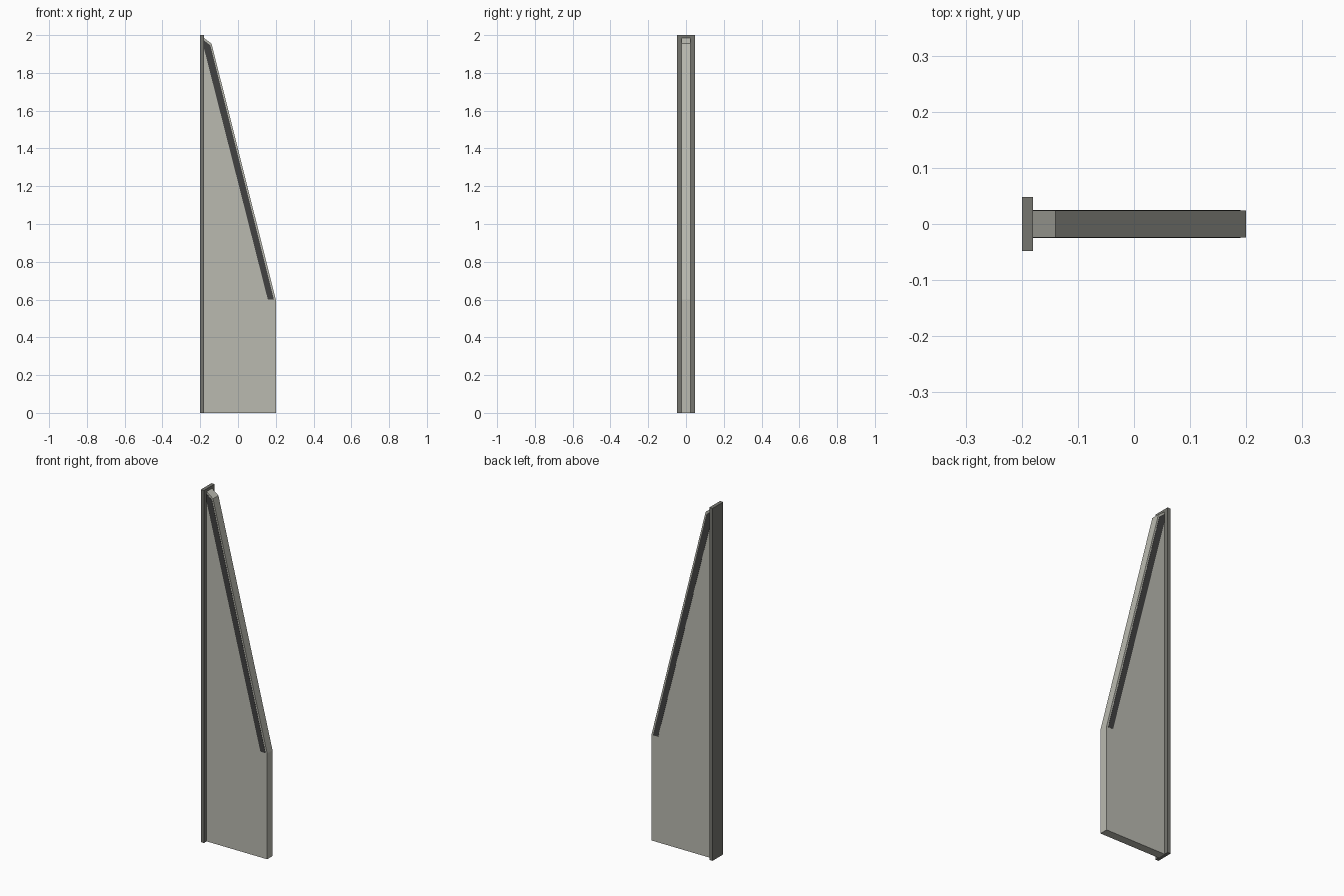
import bpy
import bmesh

cube = bpy.data.objects.get("Cube")
if cube:
    bpy.data.objects.remove(cube, do_unlink=True)


def material(name, rgb):
    mat = bpy.data.materials.new(name)
    mat.use_nodes = True
    mat.diffuse_color = (*rgb, 1)
    mat.node_tree.nodes["Principled BSDF"].inputs["Base Color"].default_value = (*rgb, 1)
    return mat


def extruded_profile(name, profile, y_front, y_back, mat):
    """Extrude an x-z outline from y_front to y_back."""
    bm = bmesh.new()
    face = bm.faces.new([bm.verts.new((x, y_front, z)) for x, z in profile])
    result = bmesh.ops.extrude_face_region(bm, geom=[face])
    moved = [v for v in result["geom"] if isinstance(v, bmesh.types.BMVert)]
    bmesh.ops.translate(bm, verts=moved, vec=(0, y_back - y_front, 0))
    bmesh.ops.recalc_face_normals(bm, faces=bm.faces)
    mesh = bpy.data.meshes.new(name)
    bm.to_mesh(mesh)
    bm.free()
    mesh.materials.append(mat)
    obj = bpy.data.objects.new(name, mesh)
    bpy.context.collection.objects.link(obj)
    return obj


light_grey = material("light warm grey", (0.49, 0.49, 0.435))
mid_grey = material("mid warm grey", (0.18, 0.18, 0.16))
charcoal = material("charcoal", (0.052, 0.052, 0.052))

HALF_PANEL = 0.024
HALF_FLANGE = 0.048
TRIM = 0.001

# Tapered panel with a clipped tip
extruded_profile(
    "tapered_panel",
    [(-0.18, 0), (0.2, 0), (0.2, 0.6), (-0.14, 1.955), (-0.18, 1.985)],
    -HALF_PANEL, HALF_PANEL, light_grey)

# Upright mounting flange along the long edge
extruded_profile(
    "mounting_flange",
    [(-0.2, 0), (-0.18, 0), (-0.18, 2), (-0.2, 2)],
    -HALF_FLANGE, HALF_FLANGE, mid_grey)

# Thin dark trim following the slope on both faces
trim_outline = [(0.158, 0.6), (0.19, 0.6), (-0.146, 1.945), (-0.18, 1.972), (-0.18, 1.93)]
for side, name in ((-1, "front_trim"), (1, "back_trim")):
    extruded_profile(name, trim_outline, side * HALF_PANEL,
                     side * (HALF_PANEL + TRIM), charcoal)
